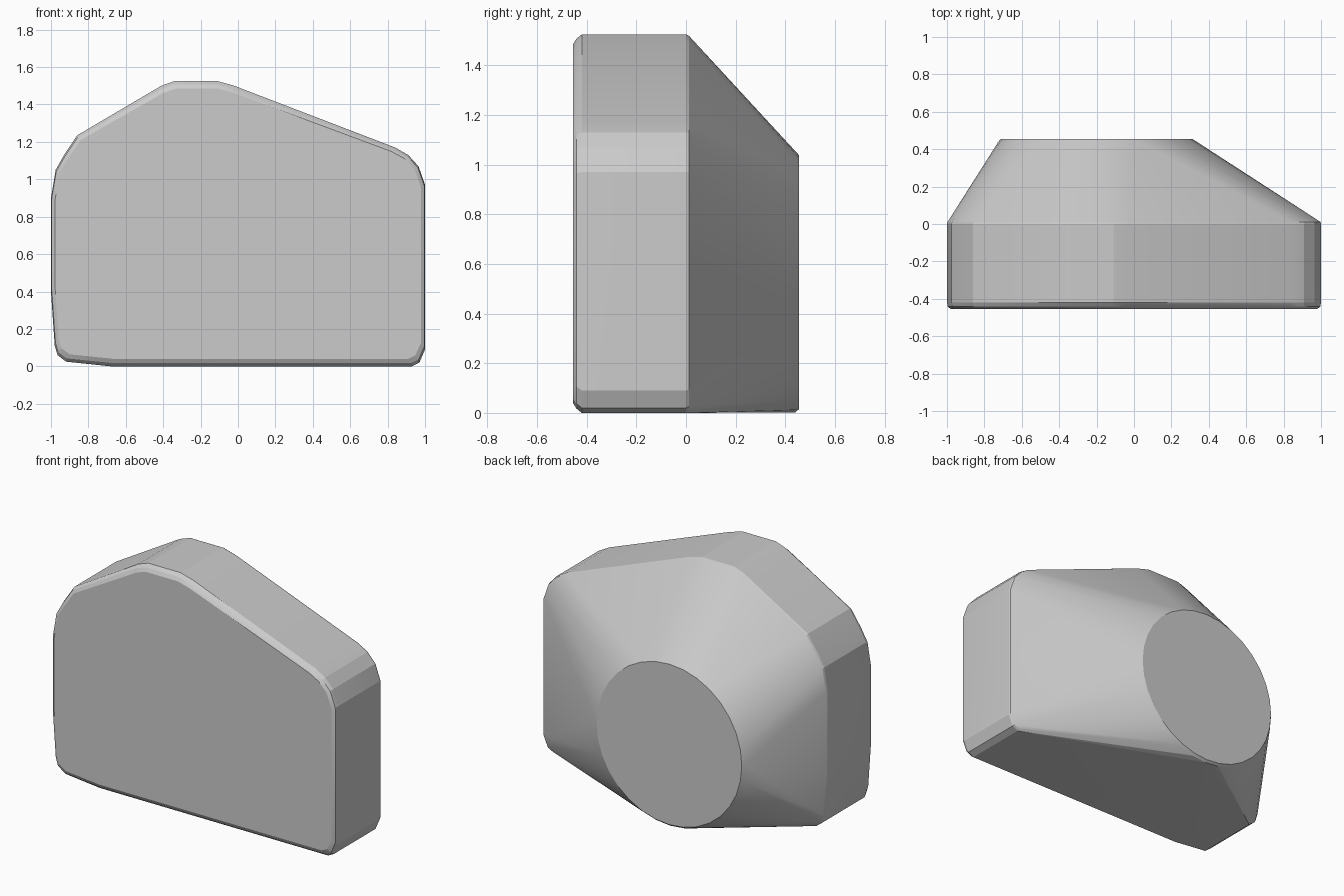
import bpy, bmesh, math

if "Cube" in bpy.data.objects:
    bpy.data.objects.remove(bpy.data.objects["Cube"])

# Outline of the body seen from the front (x, z)
OUTLINE = [(-1, 0.90), (-0.975, 1.05), (-0.93, 1.13), (-0.86, 1.235),
           (-0.41, 1.50), (-0.34, 1.525), (-0.11, 1.525), (-0.02, 1.50),
           (0.84, 1.17), (0.91, 1.13), (0.965, 1.07), (1, 0.97),
           (1, 0.09), (0.97, 0.02), (0.93, 0), (-0.68, 0),
           (-0.92, 0.025), (-0.965, 0.06), (-0.98, 0.11), (-1, 0.40)]


def section(bm, y, dx=0.0, dz=0.0):
    """Outline at depth y, inset by dx at the sides and dz at top and bottom."""
    for x, z in OUTLINE:
        bm.verts.new((x * (1 - dx), y, 0.76 + (z - 0.76) * (1 - dz / 0.76)))


def disc(bm, y, r, sides=32):
    """Round cap ring on the back."""
    for i in range(sides):
        a = 2 * math.pi * i / sides
        bm.verts.new((-0.2 + r * math.cos(a), y, 0.527 + r * math.sin(a)))


bm = bmesh.new()
# Bevelled front, straight sides, then taper to the round back
section(bm, -0.455, 0.022, 0.04)
section(bm, -0.442, 0.004, 0.018)
section(bm, -0.42)
section(bm, 0.0)
section(bm, 0.012, 0.004, 0.006)
disc(bm, 0.44, 0.525)
disc(bm, 0.455, 0.512)
hull = bmesh.ops.convex_hull(bm, input=bm.verts[:])
loose = [v for v in bm.verts if not v.link_faces]
bmesh.ops.delete(bm, geom=loose, context='VERTS')
bmesh.ops.dissolve_limit(bm, angle_limit=math.radians(0.5),
                         verts=bm.verts[:], edges=bm.edges[:])
bmesh.ops.recalc_face_normals(bm, faces=bm.faces[:])

mesh = bpy.data.meshes.new("tapered_body")
bm.to_mesh(mesh)
bm.free()
body = bpy.data.objects.new("tapered_body", mesh)
bpy.context.collection.objects.link(body)
bpy.context.view_layer.objects.active = body
body.select_set(True)
bpy.ops.object.shade_smooth_by_angle(angle=math.radians(15))
